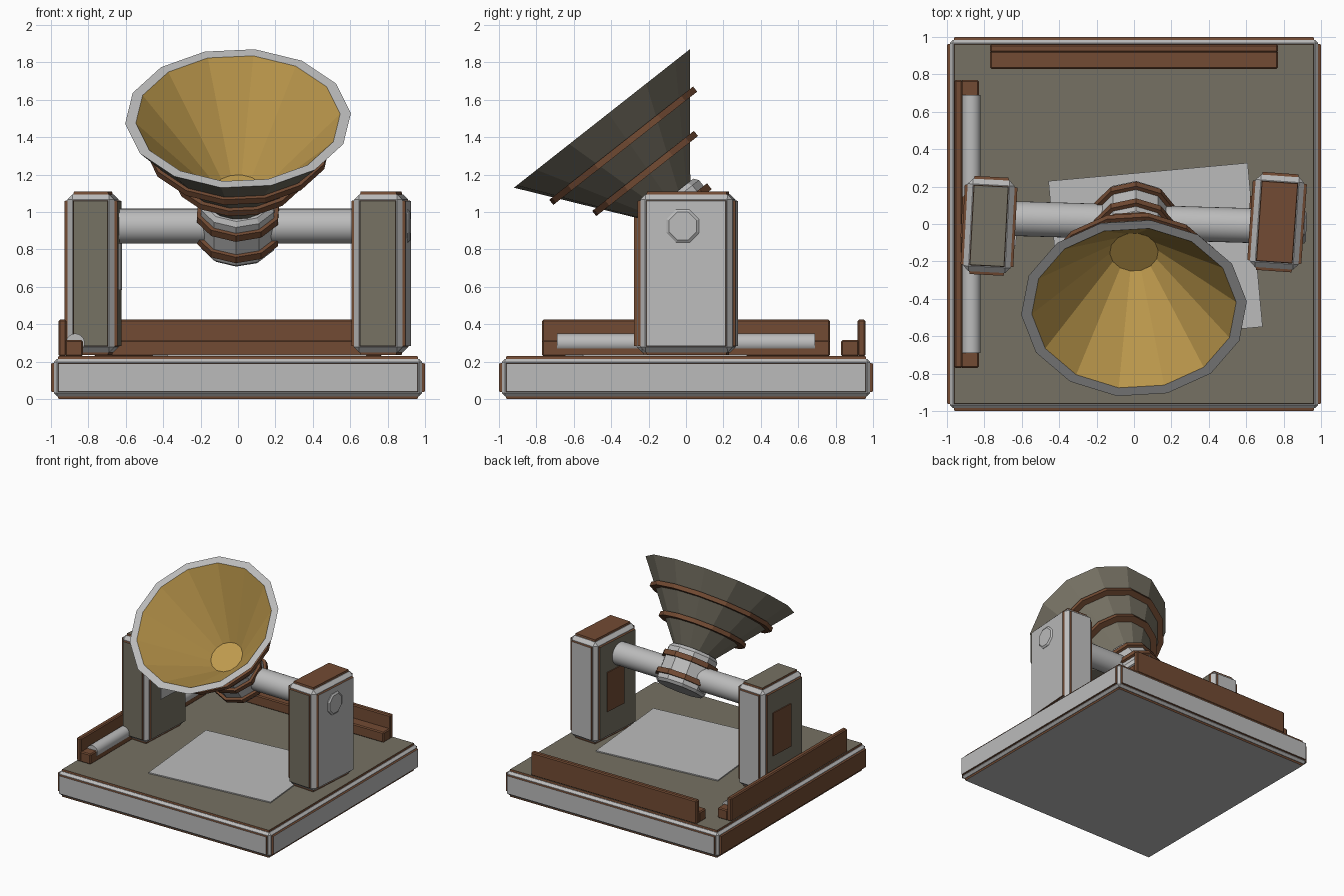
import bpy, bmesh, math
from mathutils import Matrix, Vector

if "Cube" in bpy.data.objects:
    bpy.data.objects.remove(bpy.data.objects["Cube"])


def material(name, rgb):
    m = bpy.data.materials.new(name)
    m.diffuse_color = (*rgb, 1)
    m.use_nodes = True
    m.node_tree.nodes["Principled BSDF"].inputs["Base Color"].default_value = m.diffuse_color
    return m


GREY, OLIVE, BROWN, GOLD = range(4)
MATS = [material("light grey", (0.50, 0.50, 0.50)),
        material("olive grey", (0.18, 0.165, 0.125)),
        material("rust brown", (0.17, 0.07, 0.033)),
        material("gold", (0.52, 0.325, 0.075))]


def finish(bm, name, matrix=Matrix(), smooth=False):
    bmesh.ops.recalc_face_normals(bm, faces=bm.faces)
    me = bpy.data.meshes.new(name)
    bm.to_mesh(me)
    bm.free()
    for m in MATS:
        me.materials.append(m)
    for p in me.polygons:
        p.use_smooth = smooth and len(p.vertices) == 4
    ob = bpy.data.objects.new(name, me)
    ob.matrix_world = matrix
    bpy.context.collection.objects.link(ob)
    return ob


def box(name, lo, hi, mat, bevel=0.0, matrix=Matrix()):
    lo, hi = Vector(lo), Vector(hi)
    bm = bmesh.new()
    bmesh.ops.create_cube(bm, size=1)
    for v in bm.verts:
        v.co = Vector([(lo[i] + hi[i]) / 2 + v.co[i] * (hi[i] - lo[i]) for i in range(3)])
    if bevel:
        bmesh.ops.bevel(bm, geom=bm.edges[:], offset=bevel, segments=1, affect='EDGES')
    for f in bm.faces:
        f.material_index = mat
    return finish(bm, name, matrix)


def panelled_box(name, size, colours, matrix, bevel):
    """Chamfered grey box with a raised, brown-edged panel on every side."""
    bm = bmesh.new()
    bmesh.ops.create_cube(bm, size=1)
    bmesh.ops.scale(bm, vec=size, verts=bm.verts)
    bmesh.ops.bevel(bm, geom=bm.edges[:], offset=bevel, segments=1, affect='EDGES')
    bm.normal_update()
    keys = {"-x": (-1, 0, 0), "+x": (1, 0, 0), "-y": (0, -1, 0),
            "+y": (0, 1, 0), "-z": (0, 0, -1), "+z": (0, 0, 1)}
    sides = [(f, c) for k, c in colours.items() for f in bm.faces
             if f.normal.dot(Vector(keys[k])) > 0.99]
    for f, c in sides:
        bmesh.ops.inset_individual(bm, faces=[f], thickness=0.006)
        n = f.normal.copy()
        walls = bmesh.ops.inset_individual(bm, faces=[f], thickness=0.004)["faces"]
        bmesh.ops.translate(bm, vec=n * 0.015, verts=f.verts)
        for w in walls:
            w.material_index = BROWN
        f.material_index = c
    return finish(bm, name, matrix)


def lathe(name, profile, colours, sides, matrix, phase=0.0, closed=False, smooth=False):
    """Turn (radius, height) points around local z, one colour per segment."""
    bm = bmesh.new()
    rings = []
    for r, z in profile:
        if r == 0:
            rings.append([bm.verts.new((0, 0, z))])
        else:
            rings.append([bm.verts.new((r * math.sin(a), r * math.cos(a), z)) for a in
                          [phase + math.tau * i / sides for i in range(sides)]])
    pairs = list(zip(rings, rings[1:]))
    if closed:
        pairs.append((rings[-1], rings[0]))
    for k, (a, b) in enumerate(pairs):
        c = colours[k] if isinstance(colours, list) else colours
        if len(a) == 1 or len(b) == 1:
            ring = b if len(a) == 1 else a
            faces = [bm.faces.new(ring)]
        else:
            faces = [bm.faces.new((a[i], a[(i + 1) % sides], b[(i + 1) % sides], b[i]))
                     for i in range(sides)]
        for f in faces:
            f.material_index = c
    # drop the unused centre points of flat caps
    bmesh.ops.delete(bm, geom=[v for v in bm.verts if not v.link_faces], context='VERTS')
    return finish(bm, name, matrix, smooth)


def cylinder(name, r, z0, z1, mat, sides, matrix, smooth=False, phase=0.0):
    return lathe(name, [(0, z0), (r, z0), (r, z1), (0, z1)], mat, sides, matrix, phase,
                 smooth=smooth)


def place(x, y, z, turn=0.0):
    return Matrix.Translation((x, y, z)) @ Matrix.Rotation(math.radians(turn), 4, 'Z')


# Base slab and loose floor plate
panelled_box("base", (1.97, 1.97, 0.20),
             {"-x": BROWN, "+x": GREY, "-y": GREY, "+y": GREY, "-z": GREY, "+z": OLIVE},
             place(0, 0, 0.115), 0.018)
box("floor_plate", (-0.535, -0.44, 0), (0.535, 0.44, 0.009), GREY,
    matrix=place(0.115, -0.16, 0.23, 5.2))

# Stepped rails along the back and left edges
for name, turn in (("back_rail", 0), ("left_rail", 90)):
    m = place(0, 0, 0, turn)
    box(name + "_wall", (-0.77, 0.918, 0.228), (0.77, 0.96, 0.425), BROWN, 0.008, m)
    box(name + "_step", (-0.77, 0.83, 0.228), (0.77, 0.925, 0.315), BROWN, 0.008, m)
cylinder("rail_tube", 0.05, -0.69, 0.69, GREY, 24,
         Matrix.Translation((-0.87, 0, 0.30)) @ Matrix.Rotation(math.pi / 2, 4, 'X'), True)

# Two support posts with small access plates
LEFT, RIGHT = place(-0.775, -0.01, 0.672, -3), place(0.765, 0.01, 0.672, -4)
post = {"-x": OLIVE, "+x": OLIVE, "-y": OLIVE, "+y": GREY, "-z": BROWN, "+z": OLIVE}
panelled_box("left_post", (0.252, 0.495, 0.845), post, LEFT, 0.028)
panelled_box("right_post", (0.26, 0.495, 0.845), {**post, "+x": GREY, "+z": BROWN}, RIGHT, 0.028)
box("left_outer_plate", (-0.149, -0.07, -0.14), (-0.140, 0.15, 0.22), BROWN, matrix=LEFT)
box("left_inner_plate", (0.140, -0.10, -0.09), (0.149, 0.10, 0.16), GREY, matrix=LEFT)
box("right_inner_plate", (-0.153, -0.07, -0.18), (-0.144, 0.13, 0.15), BROWN, matrix=RIGHT)

# Axle through the posts, with a faceted end cap on the right
AXLE = place(0, 0.01, 0.925, -1.7) @ Matrix.Rotation(math.pi / 2, 4, 'Y')
cylinder("axle", 0.093, -0.70, 0.70, GREY, 32, AXLE, True)
lathe("axle_cap", [(0, 0.80), (0.095, 0.80), (0.095, 0.912), (0.08, 0.922), (0, 0.922)],
      GREY, 8, AXLE, math.pi / 8)

# Tilted dish, hub and their bands share one axis, measured back from the rim
DISH = Matrix.Translation((0, -0.45, 1.50)) @ Matrix.Rotation(math.radians(38.2), 4, 'X')
PHASE = math.radians(8.6)
lathe("dish", [(0, -0.57), (0.155, -0.57), (0.605, 0), (0.548, 0), (0.13, -0.485), (0, -0.485)],
      [GREY, OLIVE, GREY, GOLD, GOLD], 14, DISH, PHASE)


def band(name, r_in, r_out, s, width, sides, phase):
    h = width / 2
    lathe(name, [(r_in, -s - h), (r_out, -s - h), (r_out, -s + h), (r_in, -s + h)],
          BROWN, sides, DISH, phase, closed=True)


band("dish_band_outer", 0.42, 0.495, 0.185, 0.035, 14, PHASE)
band("dish_band_inner", 0.27, 0.350, 0.374, 0.035, 14, PHASE)

HUB_PHASE = math.radians(3)
lathe("hub", [(0, -0.862), (0.185, -0.862), (0.205, -0.84), (0.205, -0.58), (0.185, -0.555),
              (0, -0.555)], GREY, 10, DISH, HUB_PHASE)
for i, s in enumerate((0.64, 0.785)):
    band("hub_band_%d" % i, 0.18, 0.228, s, 0.04, 10, HUB_PHASE)
